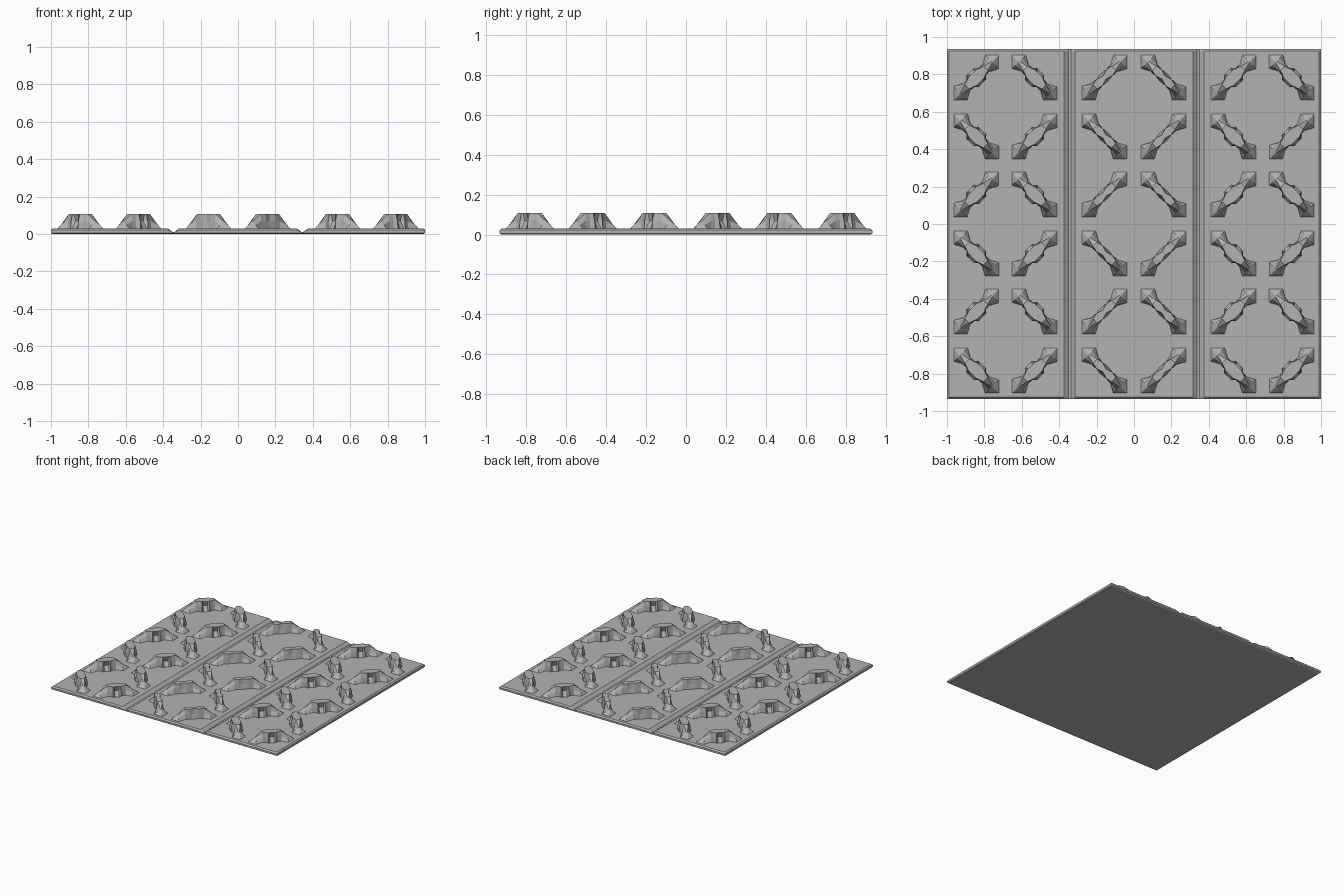
import bpy, bmesh, math

cube = bpy.data.objects.get("Cube")
if cube:
    bpy.data.objects.remove(cube)

# One plain grey for the whole track section
grey = bpy.data.materials.new("track grey")
grey.use_nodes = True
grey.diffuse_color = (0.45, 0.45, 0.45, 1)
grey.node_tree.nodes["Principled BSDF"].inputs["Base Color"].default_value = grey.diffuse_color

PLATE_TOP = 0.03


def make_mesh(name, bm):
    bmesh.ops.remove_doubles(bm, verts=bm.verts[:], dist=0.0002)
    bmesh.ops.recalc_face_normals(bm, faces=bm.faces[:])
    mesh = bpy.data.meshes.new(name)
    bm.to_mesh(mesh)
    bm.free()
    mesh.materials.append(grey)
    return mesh


def add_object(name, mesh):
    obj = bpy.data.objects.new(name, mesh)
    bpy.context.collection.objects.link(obj)
    return obj


def loft(bm, sections, cap=True):
    """Skin closed rings of equal length and close both ends."""
    rings = [[bm.verts.new(p) for p in ring] for ring in sections]
    count = len(rings[0])
    for a, b in zip(rings, rings[1:]):
        for i in range(count):
            j = (i + 1) % count
            bm.faces.new((a[i], a[j], b[j], b[i]))
    if cap:
        bm.faces.new(rings[0])
        bm.faces.new(rings[-1])


# Base plate: a chamfered profile with two grooves, lofted front to back
half = [(0.315, PLATE_TOP), (0.338, 0.011), (0.35, 0.011), (0.375, PLATE_TOP),
        (0.99, PLATE_TOP), (1.0, 0.022), (1.0, 0.006), (0.994, 0)]
profile = [(-x, z) for x, z in reversed(half)] + half
bm = bmesh.new()
loft(bm, [[(x, y, max(low, min(z, high))) for x, z in profile]
          for y, low, high in ((-0.935, 0.006, 0.02), (-0.925, 0, PLATE_TOP),
                               (0.925, 0, PLATE_TOP), (0.935, 0.006, 0.02))])
add_object("base_plate", make_mesh("base_plate", bm))


def cleat_mesh(name, stations):
    """Stations: distance along, half widths at base, middle and top, top height."""
    full = [(-s[0],) + s[1:] for s in stations] + [s for s in reversed(stations) if s[0] > 0]
    bm = bmesh.new()
    sections = []
    for u, base, mid, top, z in full:
        side = [(base, PLATE_TOP - 0.002), (mid, (PLATE_TOP + z) / 2), (top, z)]
        sections.append([(u, v, h) for v, h in side] +
                        [(u, -v, h) for v, h in reversed(side)])
    loft(bm, sections, cap=False)
    bmesh.ops.dissolve_degenerate(bm, edges=bm.edges[:], dist=0.0002)
    return make_mesh(name, bm)


# Cleats share flared, sloping ends; only the waist differs
ends = [(0.172, 0, 0, 0, PLATE_TOP - 0.002), (0.119, 0.053, 0.028, 0.004, 0.066)]
slim = cleat_mesh("slim_cleat", ends + [
    (0.07, 0.026, 0.022, 0.016, 0.107), (0.035, 0.024, 0.024, 0.023, 0.107),
    (0.018, 0.026, 0.020, 0.017, 0.107), (0, 0.028, 0.017, 0.012, 0.107)])
wide = cleat_mesh("wide_cleat", ends + [
    (0.07, 0.026, 0.022, 0.016, 0.107), (0.045, 0.028, 0.028, 0.024, 0.107),
    (0.028, 0.045, 0.042, 0.031, 0.107), (0.016, 0.045, 0.020, 0.031, 0.107),
    (0, 0.045, 0.018, 0.031, 0.107)])

# Six rows of six cleats, turned alternately along each diagonal
columns = [-0.843, -0.532, -0.158, 0.158, 0.532, 0.843]
rows = [0.783, 0.468, 0.158, -0.158, -0.468, -0.783]
for r, y in enumerate(rows):
    for c, x in enumerate(columns):
        cleat = add_object(f"cleat_row{r + 1}_column{c + 1}", slim if c in (2, 3) else wide)
        cleat.location = (x, y, 0)
        cleat.rotation_euler.z = math.radians(45 if (r + c) % 2 == 0 else -45)
